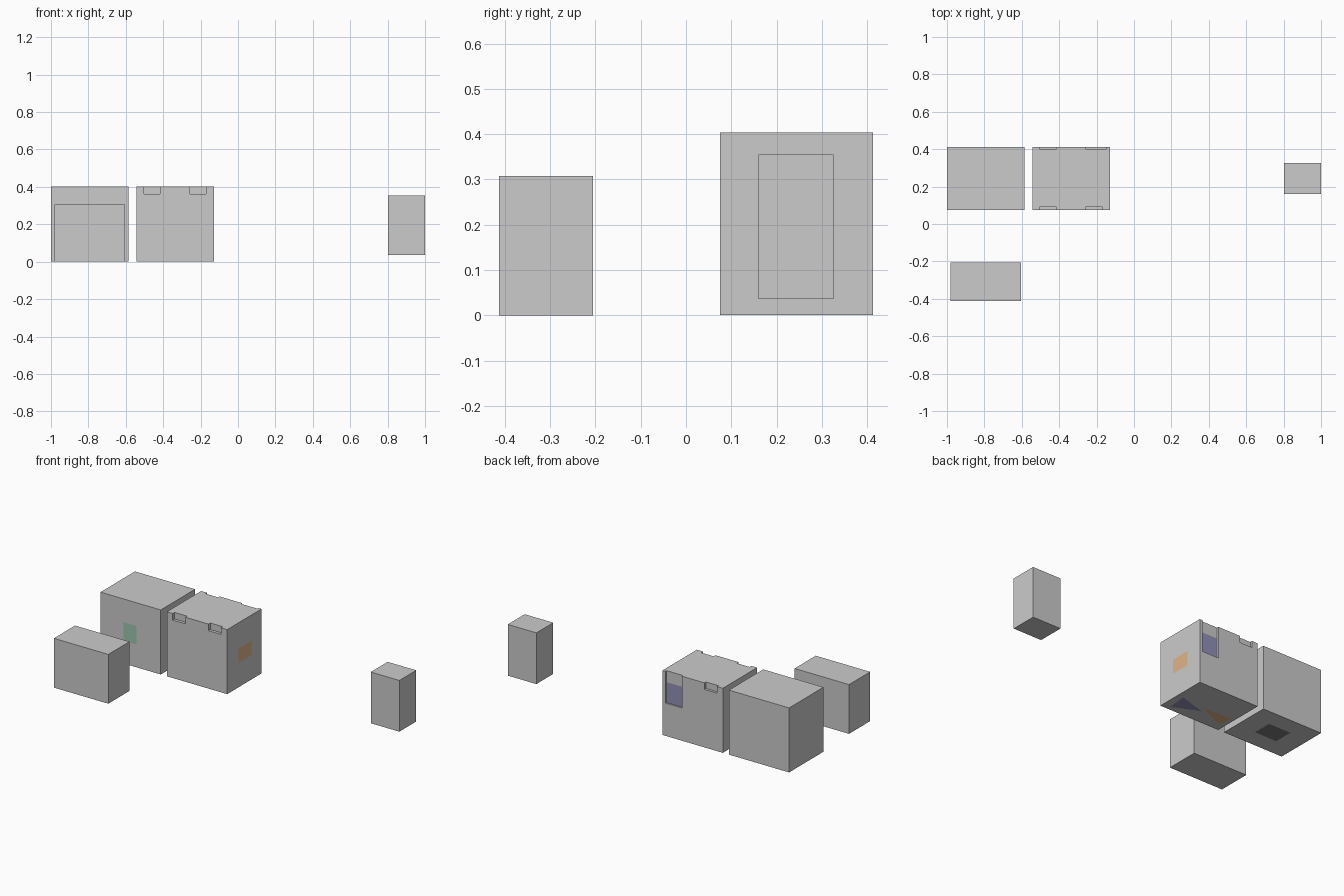
import bpy
import bmesh

if "Cube" in bpy.data.objects:
    bpy.data.objects.remove(bpy.data.objects["Cube"])


def paint(obj, name, rgb):
    mat = bpy.data.materials.get(name) or bpy.data.materials.new(name)
    mat.diffuse_color = (*rgb, 1)
    mat.use_nodes = True
    mat.node_tree.nodes["Principled BSDF"].inputs["Base Color"].default_value = mat.diffuse_color
    obj.data.materials.append(mat)


def make(name, bm):
    mesh = bpy.data.meshes.new(name)
    bm.to_mesh(mesh)
    bm.free()
    obj = bpy.data.objects.new(name, mesh)
    bpy.context.collection.objects.link(obj)
    return obj


def box(name, xr, yr, zr):
    bm = bmesh.new()
    bmesh.ops.create_cube(bm, size=1)
    for v in bm.verts:
        for i, (lo, hi) in enumerate((xr, yr, zr)):
            v.co[i] = hi if v.co[i] > 0 else lo
    return make(name, bm)


def decal(name, points, colour):
    bm = bmesh.new()
    bm.faces.new([bm.verts.new(p) for p in points])
    obj = make(name, bm)
    paint(obj, *colour)
    return obj


GREEN = ("green", (0.33, 0.56, 0.43))
ORANGE = ("orange", (0.75, 0.46, 0.25))
NAVY = ("navy", (0.28, 0.28, 0.47))
BLACK = ("black", (0.2, 0.2, 0.2))

# Plain boxes
box("large_box", (-1, -0.585), (0.075, 0.413), (0.001, 0.403))
box("low_box", (-0.98, -0.605), (-0.413, -0.205), (0, 0.307))
box("small_box", (0.803, 1), (0.16, 0.326), (0.036, 0.355))

# Large box with tape recesses cut into its upper front and back edges
taped = box("taped_box", (-0.543, -0.127), (0.075, 0.413), (0.001, 0.403))
recesses = [
    ((-0.503, -0.416), (0.05, 0.093), 0.362),
    ((-0.256, -0.17), (0.05, 0.093), 0.362),
    ((-0.503, -0.416), (0.398, 0.45), 0.362),
    ((-0.26, -0.147), (0.402, 0.45), 0.205),
]
for i, (xr, yr, z0) in enumerate(recesses):
    cutter = box(f"recess_cutter_{i}", xr, yr, (z0, 0.45))
    cutter.hide_render = True
    mod = taped.modifiers.new("recess", "BOOLEAN")
    mod.operation = "DIFFERENCE"
    mod.solver = "EXACT"
    mod.object = cutter
    bpy.context.view_layer.objects.active = taped
    bpy.ops.object.modifier_apply(modifier=mod.name)
    bpy.data.objects.remove(cutter)

# Front, side and back labels
decal("front_label", [(-0.84, 0.073, 0.145), (-0.752, 0.073, 0.145),
                      (-0.752, 0.073, 0.26), (-0.84, 0.073, 0.26)], GREEN)
decal("side_label", [(-0.1255, 0.185, 0.155), (-0.1255, 0.31, 0.155),
                     (-0.1255, 0.31, 0.245), (-0.1255, 0.185, 0.245)], ORANGE)
decal("back_label", [(-0.15, 0.4035, 0.205), (-0.257, 0.4035, 0.205),
                     (-0.257, 0.4035, 0.332), (-0.15, 0.4035, 0.332)], NAVY)

# Marks underneath
decal("underside_label", [(-0.867, 0.187, 0), (-0.867, 0.308, 0),
                          (-0.714, 0.308, 0), (-0.714, 0.187, 0)], BLACK)
decal("underside_navy_mark", [(-0.175, 0.102, 0), (-0.34, 0.176, 0),
                              (-0.165, 0.227, 0)], NAVY)
decal("underside_orange_mark", [(-0.508, 0.122, 0), (-0.52, 0.22, 0),
                                (-0.322, 0.205, 0)], ORANGE)
